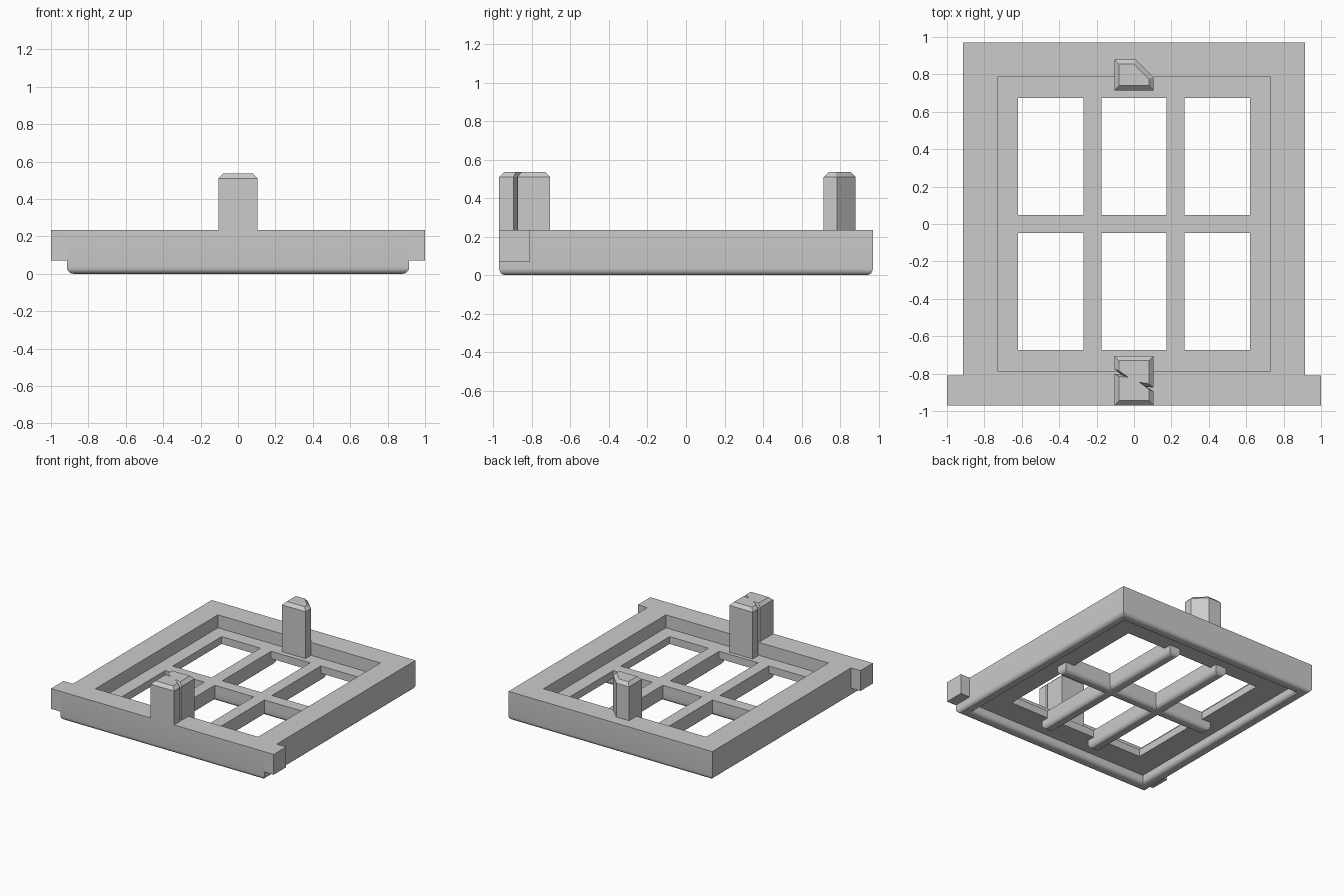
import bpy
import bmesh
from math import sin, cos, pi

cube = bpy.data.objects.get("Cube")
if cube:
    bpy.data.objects.remove(cube, do_unlink=True)

GREY = (0.6, 0.6, 0.6, 1.0)
mat = bpy.data.materials.new("plain grey")
mat.use_nodes = True
mat.diffuse_color = GREY
mat.node_tree.nodes["Principled BSDF"].inputs["Base Color"].default_value = GREY

HALF_X, HALF_Y = 0.915, 0.97      # outer frame
TOP, LEDGE_TOP, LEDGE_LOW = 0.235, 0.13, 0.07
RIM, REBATE, OPENING = 0.095, 0.185, 0.295   # insets from the outer edge
ROUND = 0.035


def finish(name, bm, smooth=False):
    bmesh.ops.recalc_face_normals(bm, faces=bm.faces[:])
    mesh = bpy.data.meshes.new(name)
    bm.to_mesh(mesh)
    bm.free()
    mesh.materials.append(mat)
    obj = bpy.data.objects.new(name, mesh)
    bpy.context.collection.objects.link(obj)
    if smooth:
        bpy.ops.object.select_all(action='DESELECT')
        obj.select_set(True)
        bpy.context.view_layer.objects.active = obj
        bpy.ops.object.shade_smooth_by_angle()
    return obj


def bridge(bm, a, b):
    for i in range(len(a)):
        j = (i + 1) % len(a)
        bm.faces.new((a[i], a[j], b[j], b[i]))


def box(name, x0, x1, y0, y1, z0, z1, round_bottom=False):
    bm = bmesh.new()
    bmesh.ops.create_cube(bm, size=1)
    for v in bm.verts:
        v.co.x = x1 if v.co.x > 0 else x0
        v.co.y = y1 if v.co.y > 0 else y0
        v.co.z = z1 if v.co.z > 0 else z0
    if round_bottom:
        edges = [e for e in bm.edges if all(v.co.z == min(w.co.z for w in bm.verts) for v in e.verts)]
        bmesh.ops.bevel(bm, geom=edges, offset=ROUND, segments=5, profile=0.5, affect='EDGES')
    return finish(name, bm, round_bottom)


def post(name, base, top):
    """Vertical post with a chamfered cap; base and top are matching outlines."""
    bm = bmesh.new()
    rings = [[bm.verts.new((x, y, z)) for x, y in outline]
             for outline, z in ((base, LEDGE_TOP), (base, 0.51), (top, 0.535))]
    bridge(bm, rings[0], rings[1])
    bridge(bm, rings[1], rings[2])
    bm.faces.new(rings[0])
    bm.faces.new(rings[2])
    return finish(name, bm)


# Frame: one mitred section of (inset, height) run round the rectangle
arc = [pi / 2 * i / 5 for i in range(6)]
section = [(0, TOP)]
section += [(ROUND * (1 - cos(a)), ROUND * (1 - sin(a))) for a in arc]
section += [(RIM - ROUND * (1 - sin(a)), ROUND * (1 - cos(a))) for a in arc]
section += [(RIM, LEDGE_LOW), (OPENING, LEDGE_LOW), (OPENING, LEDGE_TOP),
            (REBATE, LEDGE_TOP), (REBATE, TOP)]
bm = bmesh.new()
loops = [[bm.verts.new((sx * (HALF_X - d), sy * (HALF_Y - d), z))
          for sx, sy in ((-1, -1), (1, -1), (1, 1), (-1, 1))] for d, z in section]
for k, loop in enumerate(loops):
    bridge(bm, loop, loops[(k + 1) % len(loops)])
finish("frame", bm, True)

# Sill lugs at the two front corners
for side, s in (("left", 1), ("right", -1)):
    xs = sorted((s * 0.9, s * 1.0))
    box(side + "_sill_lug", xs[0], xs[1], -HALF_Y, -0.81, LEDGE_LOW, TOP)

# Glazing bars: square upper part in the opening, longer rounded part beneath
W = 0.048
open_x, open_y = HALF_X - OPENING, HALF_Y - OPENING
for side, cx in (("left", 0.223), ("right", -0.223)):
    box(side + "_bar_upper", cx - W, cx + W, -open_y, open_y, LEDGE_LOW, LEDGE_TOP)
    box(side + "_bar_lower", cx - W, cx + W, -0.74, 0.74, 0, LEDGE_LOW, True)
box("cross_bar_upper", -open_x, open_x, -W, W, LEDGE_LOW, LEDGE_TOP)
box("cross_bar_lower", -0.7, 0.7, -W, W, 0, LEDGE_LOW, True)

# Back post with one corner cut off
post("back_post",
     [(-.105, .715), (.105, .715), (.105, .785), (.01, .88), (-.105, .88)],
     [(-.08, .74), (.08, .74), (.08, .775), (0, .855), (-.08, .855)])

# Front post with a sharp notch in each side
post("front_post",
     [(-.105, -.97), (.105, -.97), (.105, -.895), (.065, -.87), (.105, -.875),
      (.105, -.705), (-.105, -.705), (-.105, -.775), (-.07, -.805), (-.105, -.8)],
     [(-.08, -.945), (.08, -.945), (.08, -.885), (.027, -.845), (.08, -.855),
      (.08, -.73), (-.08, -.73), (-.08, -.785), (-.03, -.82), (-.08, -.815)])
